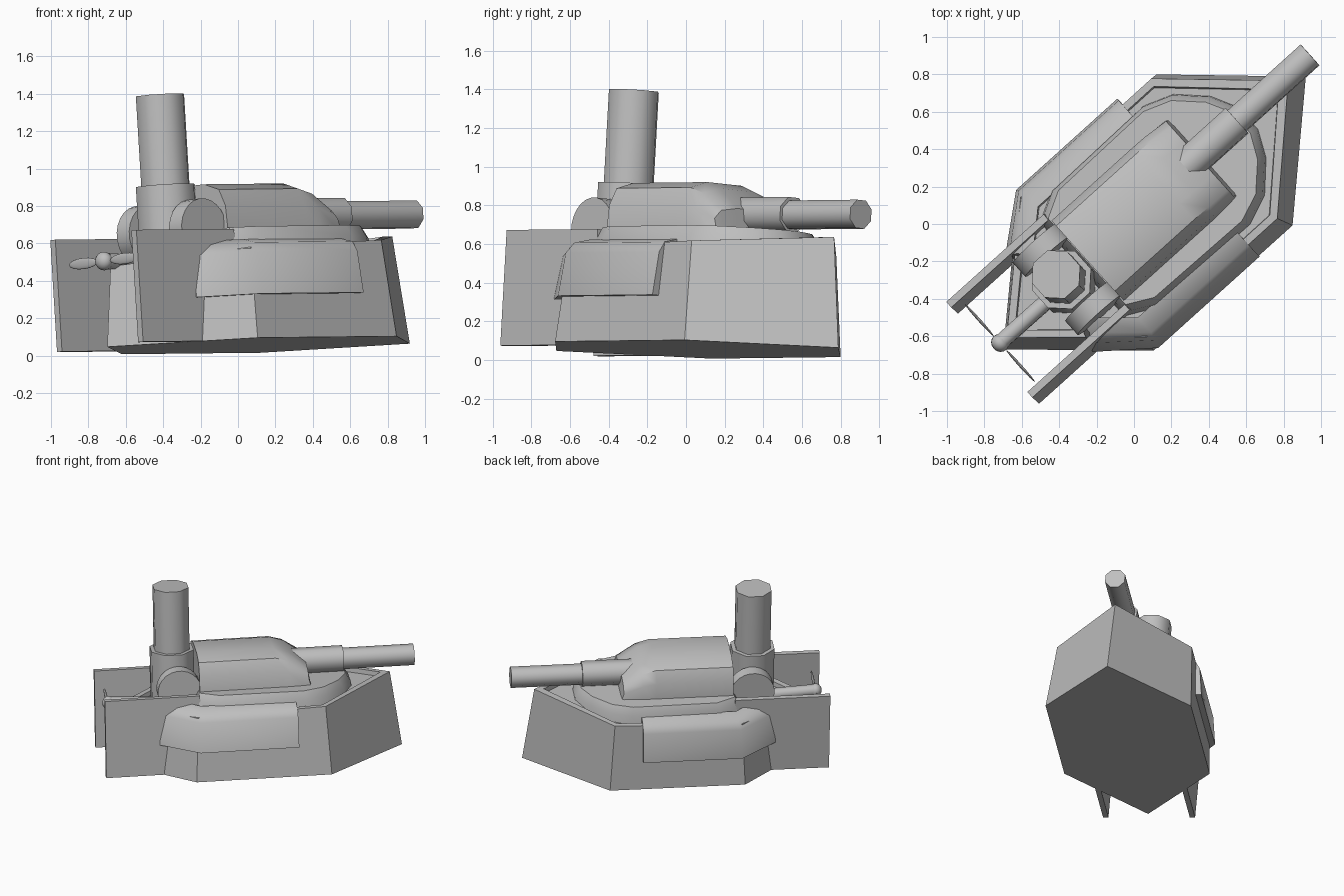
import bpy, bmesh
from math import radians, pi, cos, sin
from mathutils import Matrix, Vector

if "Cube" in bpy.data.objects:
    bpy.data.objects.remove(bpy.data.objects["Cube"])

grey = bpy.data.materials.new("plain_grey")
grey.use_nodes = True
COLOUR = (0.52, 0.52, 0.52, 1)
grey.diffuse_color = COLOUR
grey.node_tree.nodes["Principled BSDF"].inputs["Base Color"].default_value = COLOUR

# The whole vehicle is turned and slightly rolled; parts are built along local x
POSE = (Matrix.Translation((0, 0, 0.052)) @ Matrix.Rotation(radians(42), 4, 'Z')
        @ Matrix.Rotation(radians(-4.65), 4, 'X') @ Matrix.Rotation(radians(-0.45), 4, 'Y'))
MID = -0.03  # local centre line


def finish(name, bm, angle=35):
    bmesh.ops.recalc_face_normals(bm, faces=bm.faces)
    bm.transform(POSE @ Matrix.Translation((0, MID, 0)))
    mesh = bpy.data.meshes.new(name)
    bm.to_mesh(mesh)
    bm.free()
    mesh.materials.append(grey)
    ob = bpy.data.objects.new(name, mesh)
    bpy.context.collection.objects.link(ob)
    bpy.ops.object.select_all(action='DESELECT')
    ob.select_set(True)
    bpy.context.view_layer.objects.active = ob
    bpy.ops.object.shade_smooth_by_angle(angle=radians(angle))
    return ob


def loft(name, rings, angle=35):
    """Skin closed rings of equal length and cap both ends."""
    bm = bmesh.new()
    loops = [[bm.verts.new(p) for p in ring] for ring in rings]
    n = len(loops[0])
    for r0, r1 in zip(loops, loops[1:]):
        for i in range(n):
            j = (i + 1) % n
            bm.faces.new((r0[i], r0[j], r1[j], r1[i]))
    bm.faces.new(loops[0])
    bm.faces.new(loops[-1])
    return finish(name, bm, angle)


def tube(name, start, end, radius, sides=8, angle=50):
    start, end = Vector(start), Vector(end)
    turn = (end - start).to_track_quat('Z', 'Y')
    ring = [turn @ Vector((radius * cos(t), radius * sin(t), 0))
            for t in [(i + 0.5) * 2 * pi / sides for i in range(sides)]]
    return loft(name, [[p + start for p in ring], [p + end for p in ring]], angle)


def ball(name, centre, size):
    bm = bmesh.new()
    bmesh.ops.create_uvsphere(bm, u_segments=16, v_segments=8, radius=1)
    bm.transform(Matrix.Translation(centre) @ Matrix.Diagonal((*size, 1)))
    return finish(name, bm, 60)


def box(name, lo, hi, slant=0):
    return loft(name, [[(lo[0], y, lo[2]), (hi[0] + slant, y, lo[2]),
                        (hi[0], y, hi[2]), (lo[0], y, hi[2])] for y in (lo[1], hi[1])], 20)


def hexagon(tip, front, rear, tail, half, heights):
    zt, zf, zr, zl = heights
    return [(tip, 0, zt), (front, half, zf), (rear, half, zr),
            (tail, 0, zl), (rear, -half, zr), (front, -half, zf)]


# Six-sided hull with a raised rim around the deck
top = (0.575, 0.52, 0.49, 0.43)
deck = tuple(z - 0.035 for z in top)
loft("hull", [hexagon(1.21, 0.625, -0.375, -0.968, 0.545, (0, 0, 0, 0)),
              hexagon(1.13, 0.593, -0.35, -0.91, 0.505, top),
              hexagon(1.06, 0.575, -0.335, -0.85, 0.465, top),
              hexagon(1.055, 0.572, -0.333, -0.845, 0.46, deck)], 15)

# Parts in left and right pairs
for side, s in (("left", 1), ("right", -1)):
    # Armour skirt wrapping the hull's side and rear corner
    rings = []
    for a, out, slide in ((0.385, 0.57, 0), (-0.345, 0.57, 0.03), (-0.62, 0.35, 0.06)):
        rings.append([(a, s * out, 0.235),
                      (a + slide * 0.3, s * (out - 0.03), 0.46),
                      (a + slide, s * (out - 0.065), 0.515),
                      (a + slide, s * (out - 0.17), 0.54),
                      (a + slide, s * (out - 0.17), 0.235)])
    loft(side + "_skirt", rings, 50)

    # Tall rear fin
    box(side + "_rear_fin", (-1.02, min(s * 0.305, s * 0.345), 0),
        (-0.32, max(s * 0.305, s * 0.345), 0.6), 0.1)

    # Round cheek beside the upright tube
    tube(side + "_cheek", (-0.455, s * 0.16, 0.61), (-0.455, s * 0.26, 0.61), 0.162, 24)

    # Propeller blade
    ball(side + "_propeller_blade", (-0.955, s * 0.165, 0.46), (0.008, 0.115, 0.03))

# Turret base, a rounded plinth
half = [(-0.35, 0.33), (-0.2, 0.41), (0.46, 0.42), (0.62, 0.36), (0.76, 0.22), (0.83, 0.08)]
outline = half + [(a, -b) for a, b in reversed(half)]
loft("turret_base", [[(0.2 + (a - 0.2) * k, b * k, z) for a, b in outline]
                     for k, z in ((1.03, 0.42), (1, 0.55), (0.94, 0.61))], 30)

# Turret with rounded shoulders and a sloping nose
section = [(0.29, 0.58), (0.28, 0.73), (0.235, 0.82), (0.12, 0.857)]
section += [(-b, z) for b, z in reversed(section)]
loft("turret", [[(a, b * w, 0.58 + (z - 0.58) * h) for b, z in section]
                for a, w, h in ((-0.31, 1, 1), (0.26, 1, 1), (0.36, 1, 0.88),
                                (0.5, 0.97, 0.5), (0.52, 0.95, 0))], 40)

# Main gun
tube("gun_sleeve", (0.3, 0.015, 0.695), (0.785, 0.015, 0.695), 0.096)
tube("gun_barrel", (0.7, 0.015, 0.693), (1.31, 0.015, 0.693), 0.079)

# Upright tube in its collar
tube("upright_collar", (-0.48, 0, 0.42), (-0.48, 0, 0.86), 0.168)
tube("upright_tube", (-0.48, 0, 0.8), (-0.48, 0, 1.345), 0.137)

# Propeller shaft and hub at the rear
tube("propeller_shaft", (-0.94, 0, 0.46), (-0.6, 0, 0.44), 0.045)
ball("propeller_hub", (-0.955, 0, 0.46), (0.045, 0.05, 0.05))
